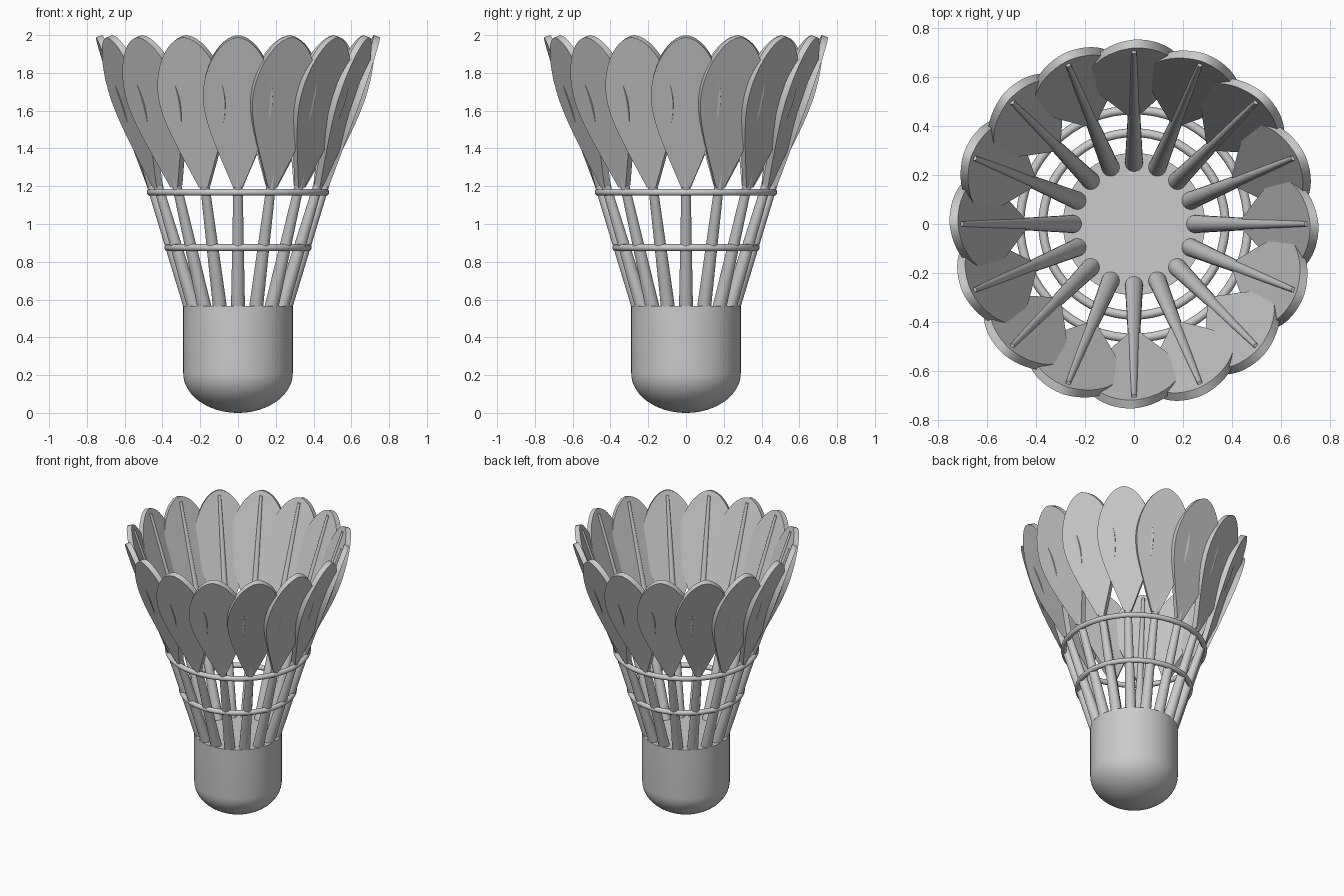
import bpy, bmesh, math
from mathutils import Vector, Matrix
from mathutils.geometry import interpolate_bezier

if "Cube" in bpy.data.objects:
    bpy.data.objects.remove(bpy.data.objects["Cube"], do_unlink=True)

COUNT = 16
GREY = (0.6, 0.6, 0.6, 1)
mat = bpy.data.materials.new("light grey")
mat.use_nodes = True
mat.diffuse_color = GREY
mat.node_tree.nodes["Principled BSDF"].inputs["Base Color"].default_value = GREY


def finish(bm, name):
    """Turn a bmesh into a mesh with the grey material."""
    bmesh.ops.recalc_face_normals(bm, faces=bm.faces)
    mesh = bpy.data.meshes.new(name)
    bm.to_mesh(mesh)
    bm.free()
    mesh.materials.append(mat)
    return mesh


def place(mesh, name, turn=0.0):
    """Add an object, turned about the centre line, with smooth shading."""
    obj = bpy.data.objects.new(name, mesh)
    obj.rotation_euler.z = turn
    bpy.context.collection.objects.link(obj)
    bpy.ops.object.select_all(action='DESELECT')
    obj.select_set(True)
    bpy.context.view_layer.objects.active = obj
    bpy.ops.object.shade_smooth_by_angle(angle=math.radians(35))
    return obj


def spin(points, steps, name, closed=False):
    """Lathe an (r, z) profile around z."""
    bm = bmesh.new()
    verts = [bm.verts.new((r, 0, z)) for r, z in points]
    edges = [bm.edges.new(pair) for pair in zip(verts, verts[1:])]
    if closed:
        edges.append(bm.edges.new((verts[-1], verts[0])))
    bmesh.ops.spin(bm, geom=verts + edges, cent=(0, 0, 0), axis=(0, 0, 1),
                   angle=math.tau, steps=steps)
    bmesh.ops.remove_doubles(bm, verts=bm.verts, dist=0.0005)
    return finish(bm, name)


# Cork base: elliptical dome below a straight wall
dome = [(0.29 * math.sin(a), 0.21 - 0.21 * math.cos(a))
        for a in (i * math.pi / 32 for i in range(17))]
place(spin(dome + [(0.29, 0.565), (0, 0.565)], 64, "cork_base"), "cork_base")

# Binding rings
for name, radius, height in (("lower_ring", 0.372, 0.875), ("upper_ring", 0.465, 1.168)):
    circle = [(radius + 0.018 * math.cos(a), height + 0.018 * math.sin(a))
              for a in (i * math.tau / 16 for i in range(16))]
    place(spin(circle, 64, name, closed=True), name)

# Tapered stem leaning outwards
bottom, top = Vector((0, -0.249, 0.555)), Vector((0, -0.704, 1.965))
axis = top - bottom
bm = bmesh.new()
bmesh.ops.create_cone(bm, cap_ends=True, segments=20, radius1=0.037, radius2=0.01,
                      depth=axis.length,
                      matrix=Matrix.Translation((bottom + top) / 2)
                      @ axis.to_track_quat('Z', 'Y').to_matrix().to_4x4())
stem = finish(bm, "stem")

# Feather: flat petal plate, leaning outwards and slightly twisted so neighbours overlap
corners = [Vector(p) for p in ((0, 1.994), (0.1, 1.985), (0.185, 1.83), (0.185, 1.68),
                               (0.185, 1.55), (0.1, 1.38), (0.025, 1.2))]
side = interpolate_bezier(*corners[:4], 12)[:-1] + interpolate_bezier(*corners[3:], 10)
outline = [(p.x, p.y) for p in side] + [(-p.x, p.y) for p in reversed(side[1:])]
LEAN, TWIST, THICK = 0.345, math.tan(math.radians(4)), 0.036
normal = Vector((-TWIST, -1, -LEAN)).normalized()
normal.z = -abs(normal.z)
bm = bmesh.new()
inner = [bm.verts.new(Vector((u, -(0.461 + LEAN * (z - 1.2)) + u * TWIST, z))
                      - normal * THICK / 2) for u, z in outline]
face = bm.faces.new(inner)
grown = bmesh.ops.extrude_face_region(bm, geom=[face], use_keep_orig=True)
bmesh.ops.translate(bm, vec=normal * THICK,
                    verts=[v for v in grown["geom"] if isinstance(v, bmesh.types.BMVert)])
feather = finish(bm, "feather")

# Repeat stems and feathers around the skirt
for i in range(COUNT):
    turn = i * math.tau / COUNT
    place(stem, f"stem_{i + 1}", turn)
    place(feather, f"feather_{i + 1}", turn)
